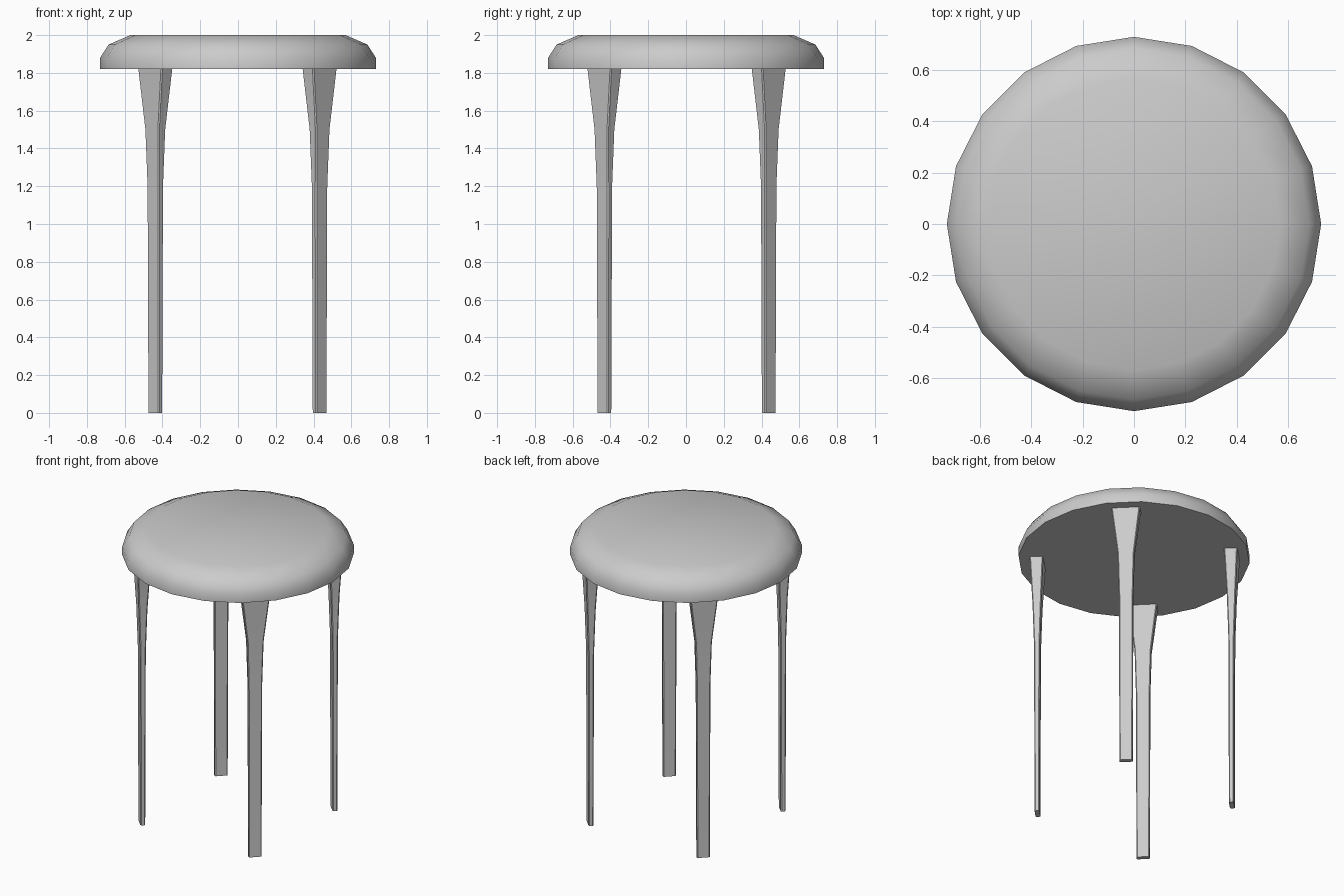
import bpy, bmesh, math
from mathutils import Matrix, Vector

if "Cube" in bpy.data.objects:
    bpy.data.objects.remove(bpy.data.objects["Cube"])


def loft(name, rings, matrix=Matrix.Identity(4), angle=30):
    """Skin a stack of equal-sized rings and cap both ends."""
    bm = bmesh.new()
    loops = [[bm.verts.new(matrix @ Vector(p)) for p in ring] for ring in rings]
    n = len(loops[0])
    for a, b in zip(loops, loops[1:]):
        for i in range(n):
            j = (i + 1) % n
            bm.faces.new((a[i], a[j], b[j], b[i]))
    bm.faces.new(loops[0][::-1])
    bm.faces.new(loops[-1])
    bmesh.ops.recalc_face_normals(bm, faces=bm.faces)
    for f in bm.faces:
        f.smooth = True
    mesh = bpy.data.meshes.new(name)
    bm.to_mesh(mesh)
    bm.free()
    mesh.set_sharp_from_angle(angle=math.radians(angle))
    obj = bpy.data.objects.new(name, mesh)
    bpy.context.collection.objects.link(obj)
    return obj


def circle(r, z, n=20):
    return [(r * math.cos(2 * math.pi * i / n), r * math.sin(2 * math.pi * i / n), z)
            for i in range(n)]


def chamfered_rect(t, w, z, c=0.006):
    x, y = t / 2, w / 2
    return [(x, y - c, z), (x - c, y, z), (c - x, y, z), (-x, y - c, z),
            (-x, c - y, z), (c - x, -y, z), (x - c, -y, z), (x, c - y, z)]


# Round seat: flat underside, short vertical rim, softened top edge
seat_profile = [(0.73, 1.82), (0.73, 1.88), (0.685, 1.95), (0.57, 2.0)]
loft("seat", [circle(r, z) for r, z in seat_profile], angle=50)

# Four slender legs flaring towards the seat: (z, radial thickness, tangential width)
leg_sections = [(0, 0.031, 0.083), (1.2, 0.037, 0.09), (1.5, 0.055, 0.105), (1.82, 0.085, 0.18)]
leg_rings = [chamfered_rect(t, w, z) for z, t, w in leg_sections]
for k, name in enumerate(("back_right_leg", "back_left_leg", "front_left_leg", "front_right_leg")):
    place = (Matrix.Translation((-0.003, 0.003, 0))
             @ Matrix.Rotation(math.radians(45 + 90 * k), 4, 'Z')
             @ Matrix.Translation((0.615, 0, 0)))
    loft(name, leg_rings, place)
